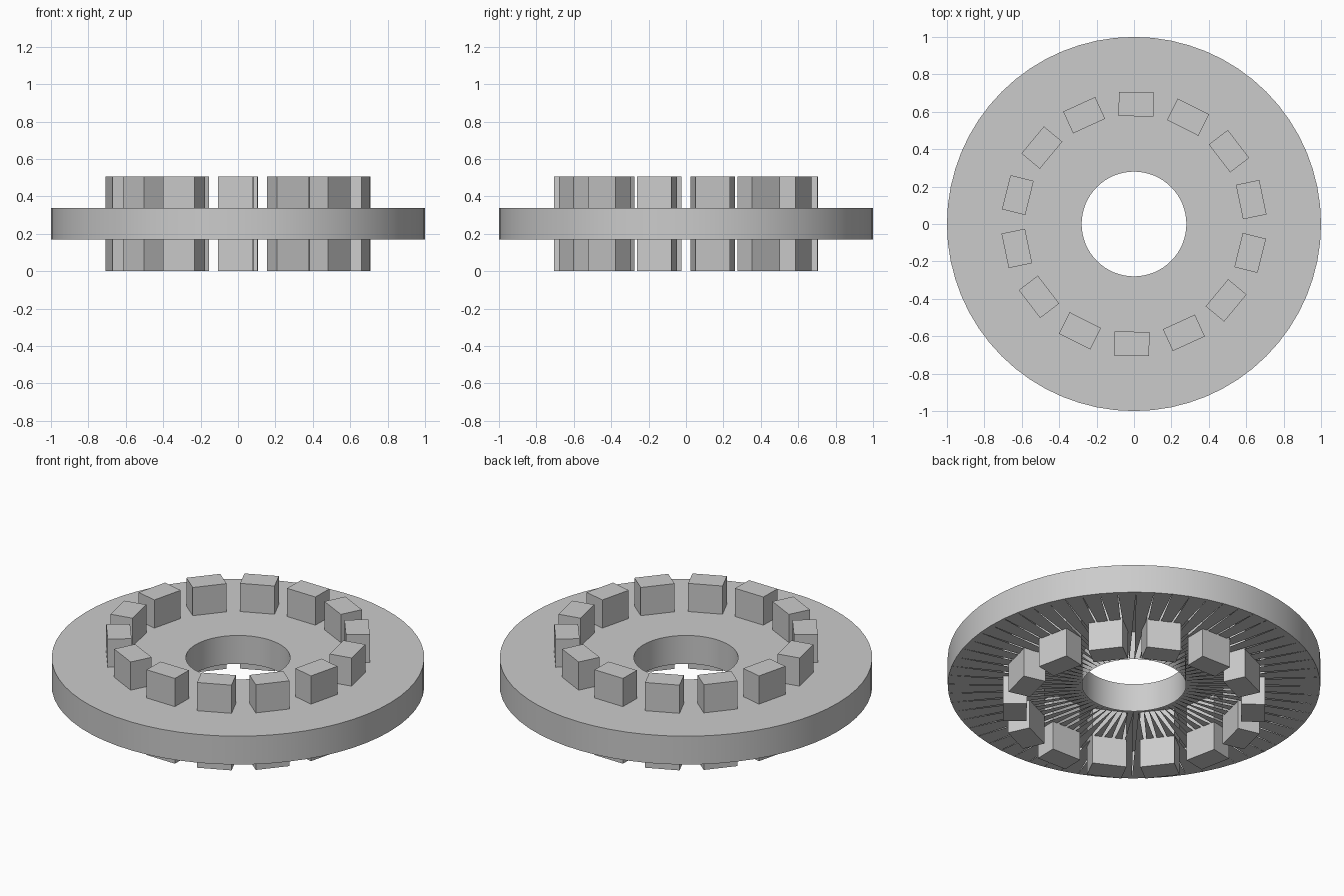
import bpy
import bmesh
import math
from mathutils import Matrix

SEGMENTS = 64
BLOCKS = 14
OUTER, INNER = 1.0, 0.28
LOW, HIGH = 0.17, 0.338
BLOCK_SIZE = (0.128, 0.188, 0.505)
BLOCK_RADIUS = 0.64
BLOCK_START = math.radians(88.9)

cube = bpy.data.objects.get("Cube")
if cube:
    bpy.data.objects.remove(cube, do_unlink=True)

grey = bpy.data.materials.new("plain_grey")
grey.use_nodes = True
colour = (0.6, 0.6, 0.6, 1)
grey.diffuse_color = colour
grey.node_tree.nodes["Principled BSDF"].inputs["Base Color"].default_value = colour


def make_object(name, bm):
    mesh = bpy.data.meshes.new(name)
    bm.to_mesh(mesh)
    bm.free()
    mesh.materials.append(grey)
    obj = bpy.data.objects.new(name, mesh)
    bpy.context.collection.objects.link(obj)
    return obj


def circle(bm, radius, z):
    angles = [math.tau * i / SEGMENTS for i in range(SEGMENTS)]
    return [bm.verts.new((radius * math.cos(a), radius * math.sin(a), z)) for a in angles]


# Disc with a round hole; its underside is a ring of open spokes
bm = bmesh.new()
out_low, out_high = circle(bm, OUTER, LOW), circle(bm, OUTER, HIGH)
in_low, in_high = circle(bm, INNER, LOW), circle(bm, INNER, HIGH)
for i in range(SEGMENTS):
    j = (i + 1) % SEGMENTS
    walls = [
        bm.faces.new((out_low[i], out_low[j], out_high[j], out_high[i])),
        bm.faces.new((in_low[j], in_low[i], in_high[i], in_high[j])),
    ]
    for face in walls:
        face.smooth = True
    bm.faces.new((out_high[i], out_high[j], in_high[j], in_high[i]))
    bm.faces.new((out_low[j], out_low[i], in_low[i]))
disc = make_object("disc", bm)
bpy.ops.object.select_all(action="DESELECT")
disc.select_set(True)
bpy.context.view_layer.objects.active = disc
bpy.ops.object.shade_smooth_by_angle(angle=math.radians(30))

# Ring of upright blocks passing through the disc
for i in range(BLOCKS):
    angle = BLOCK_START + math.tau * i / BLOCKS
    place = (Matrix.Rotation(angle, 4, "Z")
             @ Matrix.Translation((BLOCK_RADIUS, 0, BLOCK_SIZE[2] / 2))
             @ Matrix.Diagonal((*BLOCK_SIZE, 1)))
    bm = bmesh.new()
    bmesh.ops.create_cube(bm, size=1, matrix=place)
    make_object(f"block_{i + 1}", bm)
